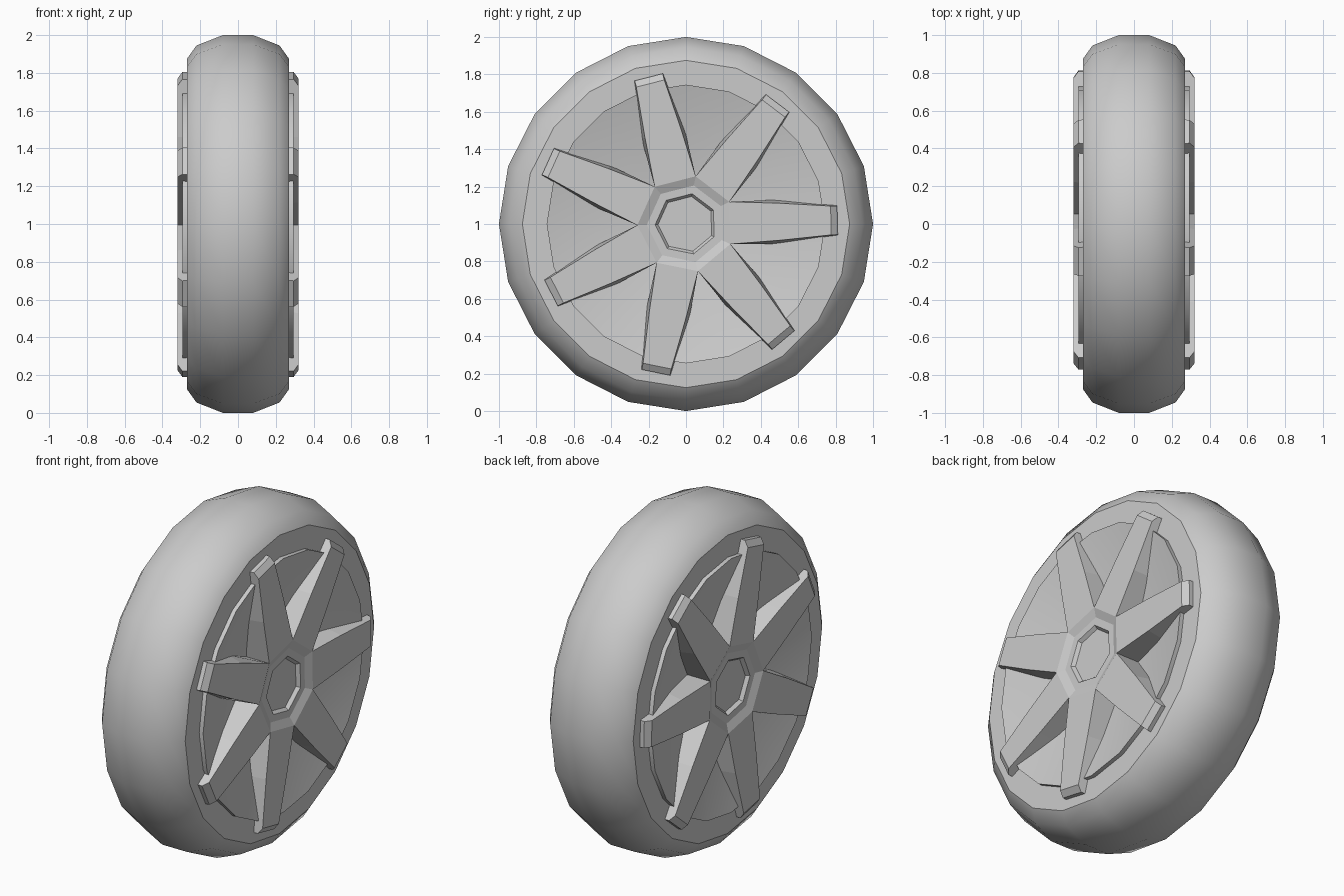
import bpy, bmesh, math

cube = bpy.data.objects.get("Cube")
if cube:
    bpy.data.objects.remove(cube, do_unlink=True)

grey = bpy.data.materials.new("plain_grey")
GREY = (0.6, 0.6, 0.6, 1)
grey.diffuse_color = GREY
grey.use_nodes = True
grey.node_tree.nodes["Principled BSDF"].inputs["Base Color"].default_value = GREY

SEGMENTS = 20
SPOKES = 7
START = math.radians(1.4)
STEP = math.tau / SPOKES


def polar(x, radius, angle):
    return (x, radius * math.cos(angle), 1 + radius * math.sin(angle))


def finish(name, bm, mirror=False, smooth=None):
    bmesh.ops.recalc_face_normals(bm, faces=bm.faces)
    mesh = bpy.data.meshes.new(name)
    bm.to_mesh(mesh)
    bm.free()
    mesh.materials.append(grey)
    obj = bpy.data.objects.new(name, mesh)
    bpy.context.collection.objects.link(obj)
    if mirror:
        obj.modifiers.new("Mirror", 'MIRROR').use_axis[0] = True
    if smooth:
        bpy.ops.object.select_all(action='DESELECT')
        obj.select_set(True)
        bpy.context.view_layer.objects.active = obj
        bpy.ops.object.shade_smooth_by_angle(angle=math.radians(smooth))
    return obj


def lathe(name, profile, sides, start=0.0, mirror=True, smooth=None):
    """Sweep (x, radius) points around the axle; radius 0 closes the middle."""
    bm = bmesh.new()
    rings = []
    for x, r in profile:
        n = sides if r > 0 else 1
        rings.append([bm.verts.new(polar(x, r, start + math.tau * i / sides)) for i in range(n)])
    for a, b in zip(rings, rings[1:]):
        for i in range(sides):
            j = (i + 1) % sides
            if len(b) == 1:
                bm.faces.new((a[i], a[j], b[0]))
            else:
                bm.faces.new((a[i], a[j], b[j], b[i]))
    return finish(name, bm, mirror, smooth)


# Rounded tyre tread and its flat sidewalls
half = [(0.08, 1.0), (0.22, 0.945), (0.27, 0.875)]
lathe("tyre", [(-x, r) for x, r in reversed(half)] + half, SEGMENTS, mirror=False, smooth=50)
lathe("sidewall", [(0.27, 0.875), (0.27, 0.74)], SEGMENTS)

# Raised rim edge and dished disc
lathe("rim_disc", [(0.27, 0.745), (0.295, 0.745), (0.17, 0.26), (0.17, 0)], SEGMENTS, smooth=30)

# Seven-sided hub with a sloped collar and shallow centre recess
lathe("hub", [(0.15, 0.26), (0.32, 0.26), (0.30, 0.21), (0.30, 0.165), (0.28, 0.15), (0.28, 0)],
      SPOKES, START + STEP / 2)

# Tapered spokes with bevelled tips, their sides swelling slightly at mid length
HUB_APOTHEM = 0.26 * math.cos(STEP / 2)
HUB_HALF = 0.26 * math.sin(STEP / 2)
top = [(HUB_APOTHEM, HUB_HALF), (0.50, 0.099), (0.775, 0.077)]
base = [(HUB_APOTHEM, HUB_HALF), (0.50, 0.118), (0.81, 0.080)]
heights = [0.32, 0.32, 0.32]
depths = [0.15, 0.21, 0.26]

bm = bmesh.new()
for k in range(SPOKES):
    angle = START + k * STEP
    ca, sa = math.cos(angle), math.sin(angle)

    def vert(x, out, side):
        return bm.verts.new((x, out * ca - side * sa, 1 + out * sa + side * ca))

    def row(points, levels, sign):
        return [vert(x, out, sign * side) for x, (out, side) in zip(levels, points)]

    tops = [row(top, heights, s) for s in (1, -1)]
    bases = [row(base, depths, s) for s in (1, -1)]
    lips = [vert(0.295, 0.81, s * 0.077) for s in (1, -1)]
    bm.faces.new(tops[0] + tops[1][::-1])
    for t, b, lip in zip(tops, bases, lips):
        bm.faces.new((t[0], t[1], b[1], b[0]))
        bm.faces.new((t[1], t[2], lip, b[2], b[1]))
    bm.faces.new((tops[0][2], tops[1][2], lips[1], lips[0]))
    bm.faces.new((lips[0], lips[1], bases[1][2], bases[0][2]))
    bm.faces.new(bases[0] + bases[1][::-1])
    bm.faces.new((tops[0][0], tops[1][0], bases[1][0], bases[0][0]))
finish("spokes", bm, mirror=True)
